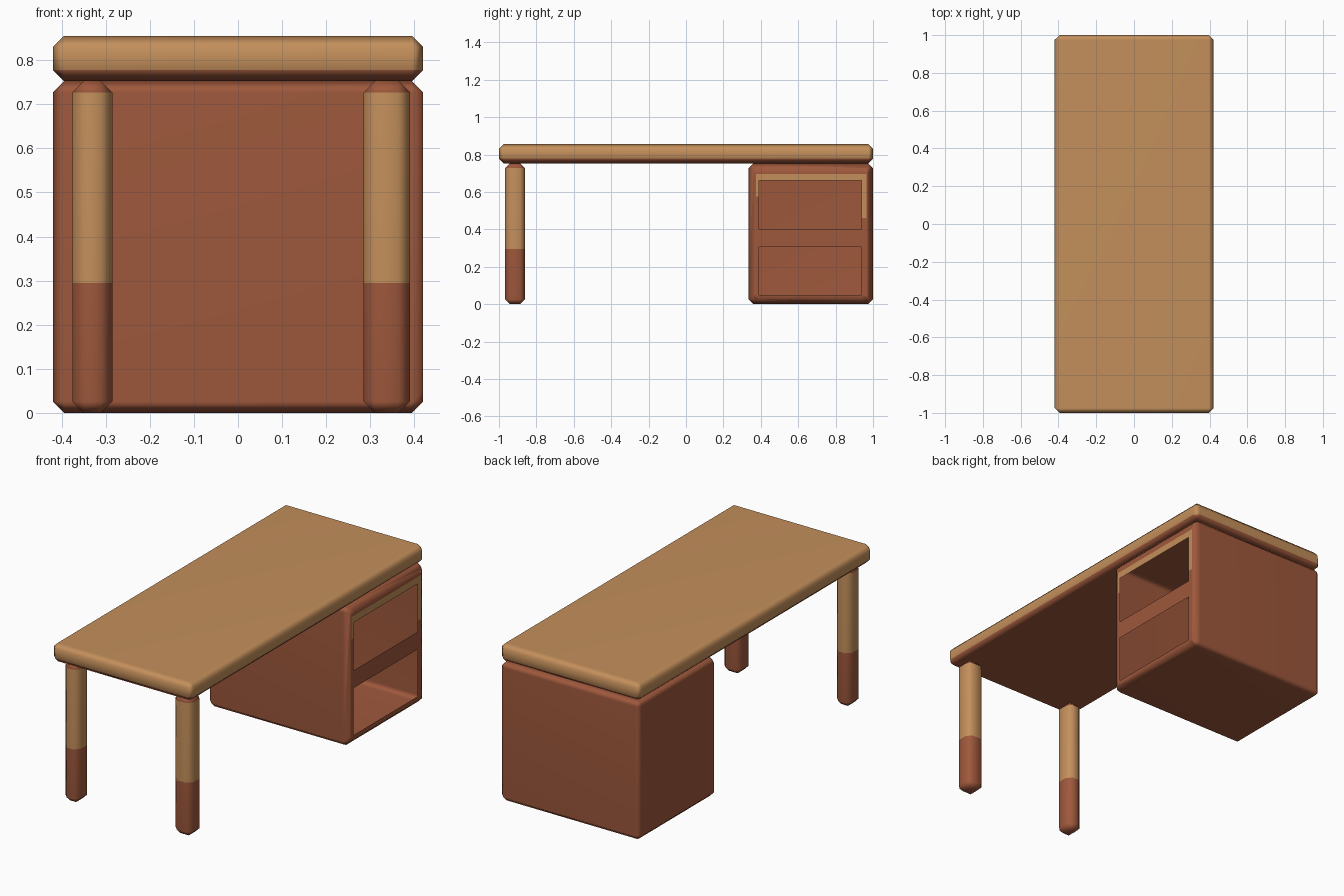
import bpy, bmesh
from mathutils import Vector

if "Cube" in bpy.data.objects:
    bpy.data.objects.remove(bpy.data.objects["Cube"])


def material(name, rgb):
    m = bpy.data.materials.new(name)
    m.diffuse_color = (*rgb, 1)
    m.use_nodes = True
    m.node_tree.nodes["Principled BSDF"].inputs["Base Color"].default_value = m.diffuse_color
    return m


TAN = material("tan wood", (0.55, 0.275, 0.105))
RED = material("red brown wood", (0.345, 0.098, 0.045))


def chamfered_box(lo, hi, width):
    """Box between two corners with every edge chamfered."""
    bm = bmesh.new()
    bmesh.ops.create_cube(bm, size=1)
    lo, hi = Vector(lo), Vector(hi)
    for v in bm.verts:
        v.co = (lo + hi) / 2 + v.co * (hi - lo)
    bmesh.ops.bevel(bm, geom=bm.edges[:], offset=width, segments=1,
                    profile=0.5, affect='EDGES')
    bm.normal_update()
    return bm


def cut(bm, axis, value, keep=lambda f: True):
    """Add an edge loop at axis = value across the chosen faces."""
    faces = [f for f in bm.faces if keep(f)]
    geom = set(faces)
    for f in faces:
        geom.update(f.edges, f.verts)
    co, no = Vector(), Vector()
    co[axis], no[axis] = value, 1
    bmesh.ops.bisect_plane(bm, geom=list(geom), plane_co=co, plane_no=no)
    bm.normal_update()


def finish(bm, name, is_tan):
    """Colour faces by rule, smooth the chamfers and make the object."""
    for f in bm.faces:
        f.material_index = 0 if is_tan(f.calc_center_median()) else 1
        f.smooth = True
    mesh = bpy.data.meshes.new(name)
    bm.to_mesh(mesh)
    bm.free()
    mesh.materials.append(TAN)
    mesh.materials.append(RED)
    ob = bpy.data.objects.new(name, mesh)
    bpy.context.collection.objects.link(ob)
    ob.modifiers.new("flat_face_normals", 'WEIGHTED_NORMAL')
    return ob


# Desk top: tan, with a red brown underside and lower chamfer
top = chamfered_box((-0.42, -1, 0.753), (0.42, 1, 0.855), 0.025)
finish(top, "desk_top", lambda c: c.z > 0.775)

# Legs: tan middle, red brown foot and cap
for side, x0, x1 in (("left", -0.376, -0.285), ("right", 0.285, 0.39)):
    leg = chamfered_box((x0, -0.967, 0), (x1, -0.86, 0.753), 0.026)
    cut(leg, 2, 0.295)
    finish(leg, side + "_leg", lambda c: 0.295 < c.z < 0.727)

# Cabinet: hollow shell with two openings in its right face
cab = chamfered_box((-0.42, 0.335, 0), (0.42, 1, 0.753), 0.026)
right_face = lambda f: f.normal.x > 0.99
for y in (0.373, 0.39, 0.937, 0.965):
    cut(cab, 1, y, right_face)
for z in (0.05, 0.305, 0.40, 0.46, 0.575, 0.66, 0.697):
    cut(cab, 2, z, right_face)


def in_opening(f):
    c = f.calc_center_median()
    return (right_face(f) and 0.39 < c.y < 0.937
            and (0.05 < c.z < 0.305 or 0.40 < c.z < 0.66))


bmesh.ops.delete(cab, geom=[f for f in cab.faces if in_opening(f)],
                 context='FACES')


def tan_trim(c):
    """Tan trim round the upper opening, longer on its far side."""
    if c.x < 0.419 or not 0.373 < c.y < 0.965 or c.z > 0.697:
        return False
    return c.z > 0.66 or (c.y < 0.39 and c.z > 0.575) or (c.y > 0.937 and c.z > 0.46)


finish(cab, "cabinet", tan_trim)
